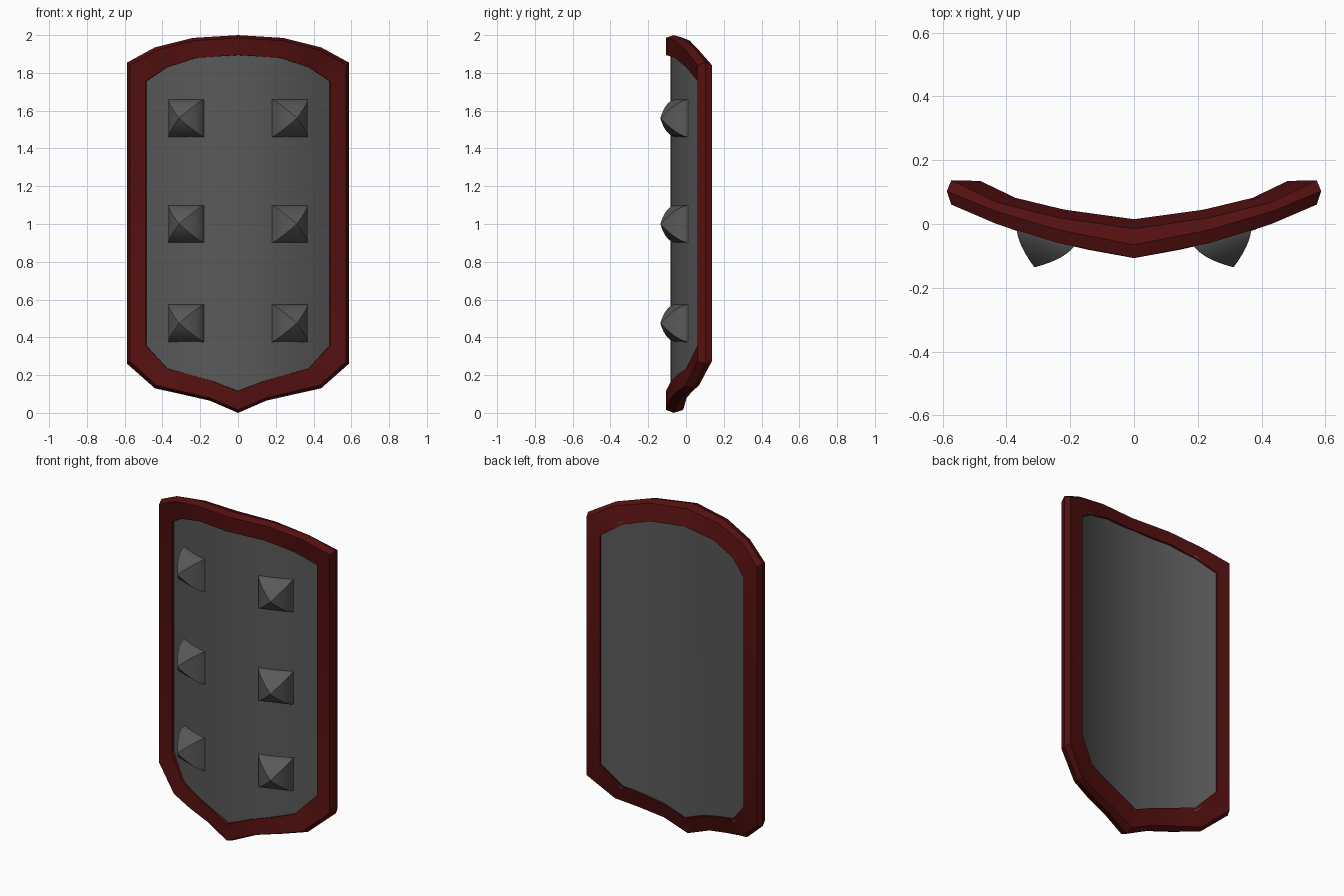
import bpy, bmesh
from mathutils import Vector

if "Cube" in bpy.data.objects:
    bpy.data.objects.remove(bpy.data.objects["Cube"])


def material(name, colour):
    mat = bpy.data.materials.new(name)
    mat.diffuse_color = colour
    mat.use_nodes = True
    mat.node_tree.nodes["Principled BSDF"].inputs["Base Color"].default_value = mat.diffuse_color
    return mat


red = material("dark_red", (0.088, 0.005, 0.005, 1))
iron = material("dark_iron", (0.1, 0.1, 0.1, 1))


def make_object(name, bm, mat, angle):
    bmesh.ops.recalc_face_normals(bm, faces=bm.faces)
    me = bpy.data.meshes.new(name)
    bm.to_mesh(me)
    bm.free()
    ob = bpy.data.objects.new(name, me)
    bpy.context.collection.objects.link(ob)
    me.materials.append(mat)
    bpy.ops.object.select_all(action='DESELECT')
    ob.select_set(True)
    bpy.context.view_layer.objects.active = ob
    bpy.ops.object.shade_smooth_by_angle(angle=angle)


def bridge(bm, a, b):
    for j in range(len(a)):
        k = (j + 1) % len(a)
        bm.faces.new((a[j], a[k], b[k], b[j]))


# Rim stations: outer x, z, inner x, z, front y, back outer y, back inner y
half = [
    (0.00, 2.000, 0.00, 1.895, -0.107, -0.015, 0.015),
    (0.24, 1.985, 0.22, 1.880, -0.060, 0.020, 0.045),
    (0.44, 1.935, 0.375, 1.830, 0.000, 0.068, 0.082),
    (0.587, 1.855, 0.487, 1.757, 0.061, 0.137, 0.135),
    (0.587, 0.260, 0.487, 0.357, 0.061, 0.137, 0.135),
    (0.44, 0.130, 0.375, 0.235, 0.000, 0.068, 0.082),
    (0.30, 0.099, 0.255, 0.202, -0.046, 0.032, 0.052),
    (0.15, 0.065, 0.13, 0.167, -0.080, 0.003, 0.028),
    (0.00, 0.000, 0.00, 0.115, -0.107, -0.015, 0.015),
]
loop = half + [(-s[0], s[1], -s[2], *s[3:]) for s in half[-2:0:-1]]

# Rim: five-sided section swept round the outline
bm = bmesh.new()
rings = []
for ox, oz, ix, iz, yf, ybo, ybi in loop:
    out, inn = Vector((ox, 0, oz)), Vector((ix, 0, iz))
    chamfer = out.lerp(inn, 0.14)
    section = [(inn, yf), (chamfer, yf), (out, yf + 0.042),
               (chamfer, ybo), (out.lerp(inn, 1.05), ybi)]
    rings.append([bm.verts.new((p.x, y, p.z)) for p, y in section])
for i, a in enumerate(rings):
    bridge(bm, a, rings[(i + 1) % len(rings)])
make_object("rim", bm, red, 0.4)


# Panel: curved plate, recessed in front and nearly flush behind
def edge_height(pts, x):
    for (x0, z0), (x1, z1) in zip(pts, pts[1:]):
        if x <= x1 + 1e-6:
            return z0 + (z1 - z0) * (x - x0) / (x1 - x0)
    return pts[-1][1]


tuck = [(s[2] + 0.1 * (s[0] - s[2]), s[3] + 0.1 * (s[1] - s[3])) for s in half]
top, bottom = tuck[:4], tuck[:3:-1]
n = 12
xs = {round(tuck[3][0] * i / n, 4) for i in range(n + 1)} | {round(p[0], 4) for p in tuck}
bm = bmesh.new()
cols = []
for x in sorted(xs | {-x for x in xs}):
    zt, zb = edge_height(top, abs(x)), edge_height(bottom, abs(x))
    yf, yb = -0.083 + 0.69 * x * x, 0.009 + 0.5 * x * x
    cols.append([bm.verts.new(c) for c in
                 ((x, yf, zb), (x, yf, zt), (x, yb, zt), (x, yb, zb))])
for a, b in zip(cols, cols[1:]):
    bridge(bm, a, b)
bm.faces.new(cols[0])
bm.faces.new(cols[-1])
make_object("panel", bm, iron, 0.6)


# Studs: square domes with bowed sides, leaning outwards with the panel
def stud(name, side, z):
    centre = Vector((0.27 * side, -0.016, z))
    u = Vector((0.943 * side, 0.333, 0))
    v = Vector((0, 0, 1))
    normal = Vector((0.333 * side, -0.943, 0))
    bm = bmesh.new()
    steps = 8
    rings = []
    for i in range(steps):
        t = i / steps
        w = 0.1 * (1 - t ** 1.9)
        rings.append([bm.verts.new(centre + u * a * w + v * b * w + normal * 0.127 * t)
                      for a, b in ((-1, -1), (1, -1), (1, 1), (-1, 1))])
    tip = bm.verts.new(centre + normal * 0.127)
    for a, b in zip(rings, rings[1:]):
        bridge(bm, a, b)
    for j in range(4):
        bm.faces.new((rings[-1][j], rings[-1][(j + 1) % 4], tip))
    bm.faces.new(rings[0])
    make_object(name, bm, iron, 0.45)


for side, label in ((1, "right"), (-1, "left")):
    for row, z in enumerate((0.475, 1.0, 1.56)):
        stud(f"stud_{label}_{row + 1}", side, z)
